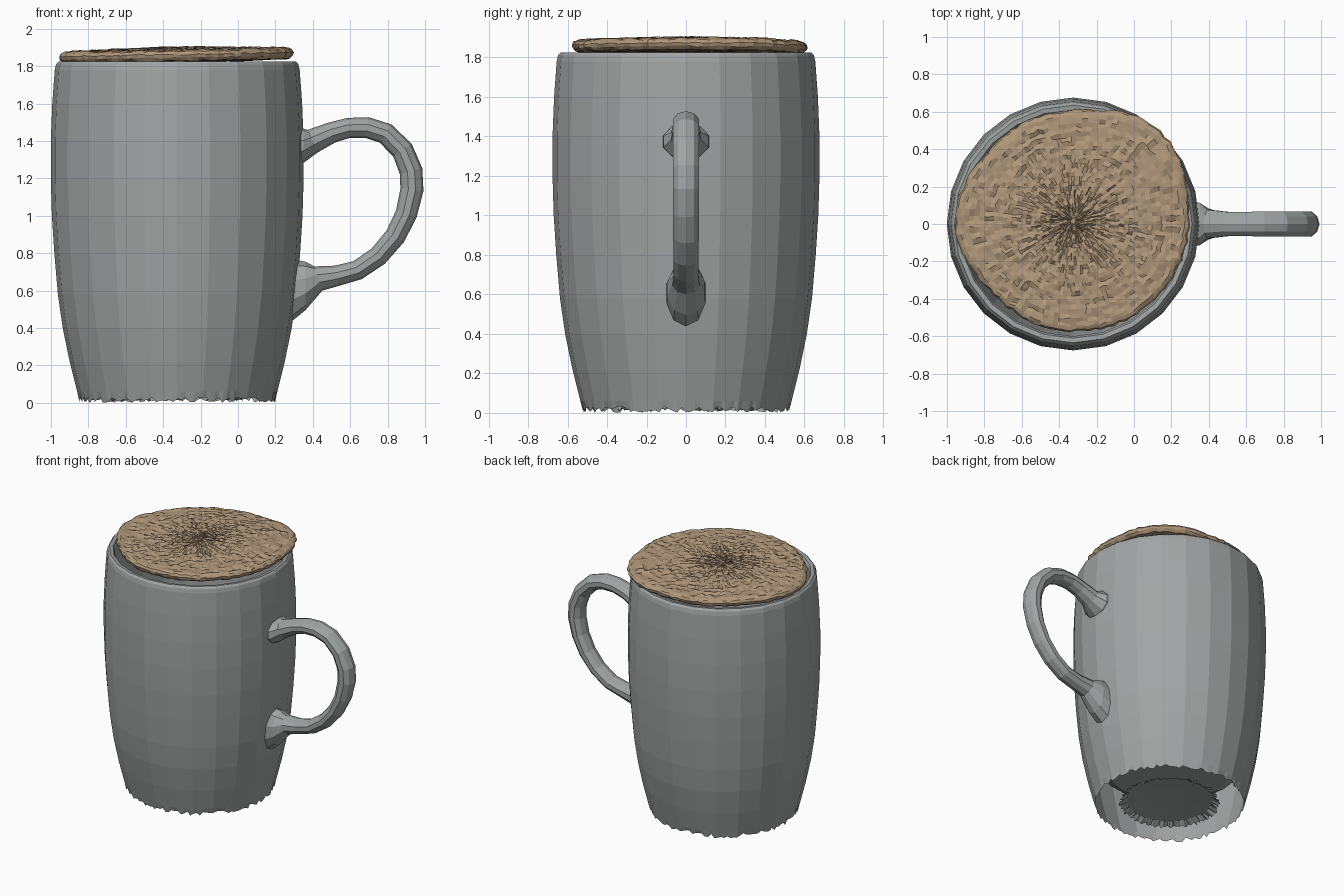
import bpy, bmesh, math, random
from mathutils import Vector

if "Cube" in bpy.data.objects:
    bpy.data.objects.remove(bpy.data.objects["Cube"])

random.seed(4)
CX = -0.325            # centre line of the cup
SIDES, SUB = 24, 6     # visible flat sides, and points along each side


def material(name, rgb):
    m = bpy.data.materials.new(name)
    m.diffuse_color = (*rgb, 1)
    m.use_nodes = True
    m.node_tree.nodes["Principled BSDF"].inputs["Base Color"].default_value = m.diffuse_color
    return m


GREY = material("grey ceramic", (0.36, 0.375, 0.375))
TAN = material("tan foam", (0.43, 0.31, 0.195))


def skin(name, rings, mat, cap_start=False, cap_end=False, recalc=False, flip=False):
    """Join rings of equal point count into a flat shaded surface."""
    bm = bmesh.new()
    vr = [[bm.verts.new(p) for p in ring] for ring in rings]
    n = len(vr[0])
    for a, b in zip(vr, vr[1:]):
        for j in range(n):
            k = (j + 1) % n
            bm.faces.new((a[j], a[k], b[k], b[j]))
    if cap_start:
        bm.faces.new(vr[0][::-1])
    if cap_end:
        bm.faces.new(vr[-1])
    if recalc:
        bmesh.ops.recalc_face_normals(bm, faces=bm.faces[:])
    if flip:
        bmesh.ops.reverse_faces(bm, faces=bm.faces[:])
    me = bpy.data.meshes.new(name)
    bm.to_mesh(me)
    bm.free()
    me.materials.append(mat)
    ob = bpy.data.objects.new(name, me)
    bpy.context.collection.objects.link(ob)
    return ob


def polygon_ring(r, z, rough_z=0.0, rough_r=0.0):
    """A many-pointed ring lying on a regular polygon, optionally ragged."""
    pts = []
    step = math.tau / SIDES
    for i in range(SIDES * SUB):
        s, t = divmod(i, SUB)
        t /= SUB
        a, b = s * step, (s + 1) * step
        q = r + random.uniform(-rough_r, rough_r)
        x = math.cos(a) * (1 - t) + math.cos(b) * t
        y = math.sin(a) * (1 - t) + math.sin(b) * t
        pts.append((CX + q * x, q * y, z + random.uniform(-rough_z, rough_z)))
    return pts


# Cup: outer wall, rim, inner wall and floor; open ragged foot
outer = [(0.535, 0.06), (0.575, 0.22), (0.612, 0.40), (0.638, 0.58), (0.657, 0.80),
         (0.670, 1.0), (0.676, 1.2), (0.676, 1.4), (0.668, 1.6), (0.655, 1.78),
         (0.648, 1.81), (0.635, 1.825), (0.61, 1.822), (0.60, 1.80)]
inner = [(0.615, 1.6), (0.62, 1.3), (0.60, 0.8), (0.555, 0.45), (0.50, 0.32), (0.42, 0.27)]
rings = [polygon_ring(0.523, 0.017, 0.016)]
rings += [polygon_ring(r, z) for r, z in outer + inner]
skin("cup_body", rings, GREY, cap_end=True)

# Recessed disc in the middle of the underside
skin("base_recess", [polygon_ring(0.345, 0.02, 0.012, 0.015),
                     polygon_ring(0.30, 0.045), polygon_ring(0.15, 0.055)],
     GREY, cap_end=True, flip=True)

# Handle: x, z, half thickness in plane, half width in y
path = [(0.30, 1.375, 0.105, 0.125), (0.35, 1.375, 0.092, 0.12), (0.40, 1.40, 0.066, 0.08),
        (0.50, 1.445, 0.056, 0.068), (0.59, 1.47, 0.054, 0.068), (0.69, 1.472, 0.056, 0.07),
        (0.79, 1.44, 0.058, 0.07), (0.88, 1.35, 0.060, 0.07), (0.925, 1.24, 0.062, 0.07),
        (0.93, 1.14, 0.062, 0.07), (0.90, 1.01, 0.058, 0.07), (0.84, 0.89, 0.056, 0.068),
        (0.75, 0.785, 0.054, 0.067), (0.64, 0.71, 0.053, 0.066), (0.53, 0.68, 0.055, 0.066),
        (0.43, 0.665, 0.068, 0.075), (0.36, 0.625, 0.13, 0.10), (0.28, 0.60, 0.17, 0.104)]
rings = []
for i, (x, z, rp, ry) in enumerate(path):
    p, q = path[max(i - 1, 0)], path[min(i + 1, len(path) - 1)]
    t = Vector((q[0] - p[0], 0, q[1] - p[1])).normalized()
    if i < 2:
        t = Vector((1, 0, 0))
    if i > len(path) - 3:
        t = Vector((-1, 0, 0))
    up = Vector((-t.z, 0, t.x))
    ring = []
    for k in range(10):
        a = math.tau * k / 10
        ring.append(Vector((x, 0, z)) + up * (rp * math.cos(a))
                    + Vector((0, ry * math.sin(a), 0)))
    rings.append(ring)
skin("handle", rings, GREY, True, True, recalc=True)

# Foam: a thin, uneven, slightly tilted crust lying on the rim
EDGE = [0.62, 0.672, 0.595, 0.585, 0.63, 0.578, 0.59, 0.605]   # radius every 45 degrees
N = 110
wobble = [random.uniform(-0.006, 0.006) for _ in range(N)]


def foam_ring(f, h, rough):
    pts = []
    for i in range(N):
        a = math.tau * i / N
        k, t = divmod(i * 8 / N, 1)
        t = t * t * (3 - 2 * t)
        r = (EDGE[int(k)] * (1 - t) + EDGE[(int(k) + 1) % 8] * t + wobble[i]) * f
        x, y = r * math.cos(a), r * math.sin(a)
        z = 1.858 + 0.018 * x - 0.04 * max(0, y - 0.35)
        z += h + random.uniform(-rough, rough)
        jit = rough * 0.5
        pts.append((CX + x + random.uniform(-jit, jit),
                    0.015 + y + random.uniform(-jit, jit), z))
    return pts


foam = [foam_ring(f, -0.03, 0.003) for f in (0.1, 0.5, 0.9)]
foam += [foam_ring(0.965, -0.028, 0.004), foam_ring(0.992, -0.012, 0.004),
         foam_ring(1.0, 0.005, 0.004), foam_ring(0.985, 0.02, 0.004),
         foam_ring(0.955, 0.028, 0.004)]
foam += [foam_ring(0.92 - 0.04 * i, 0.028 + 0.0006 * i, 0.009) for i in range(22)]
foam.append(foam_ring(0.02, 0.042, 0.002))
skin("foam", foam, TAN, True, True, recalc=True)
